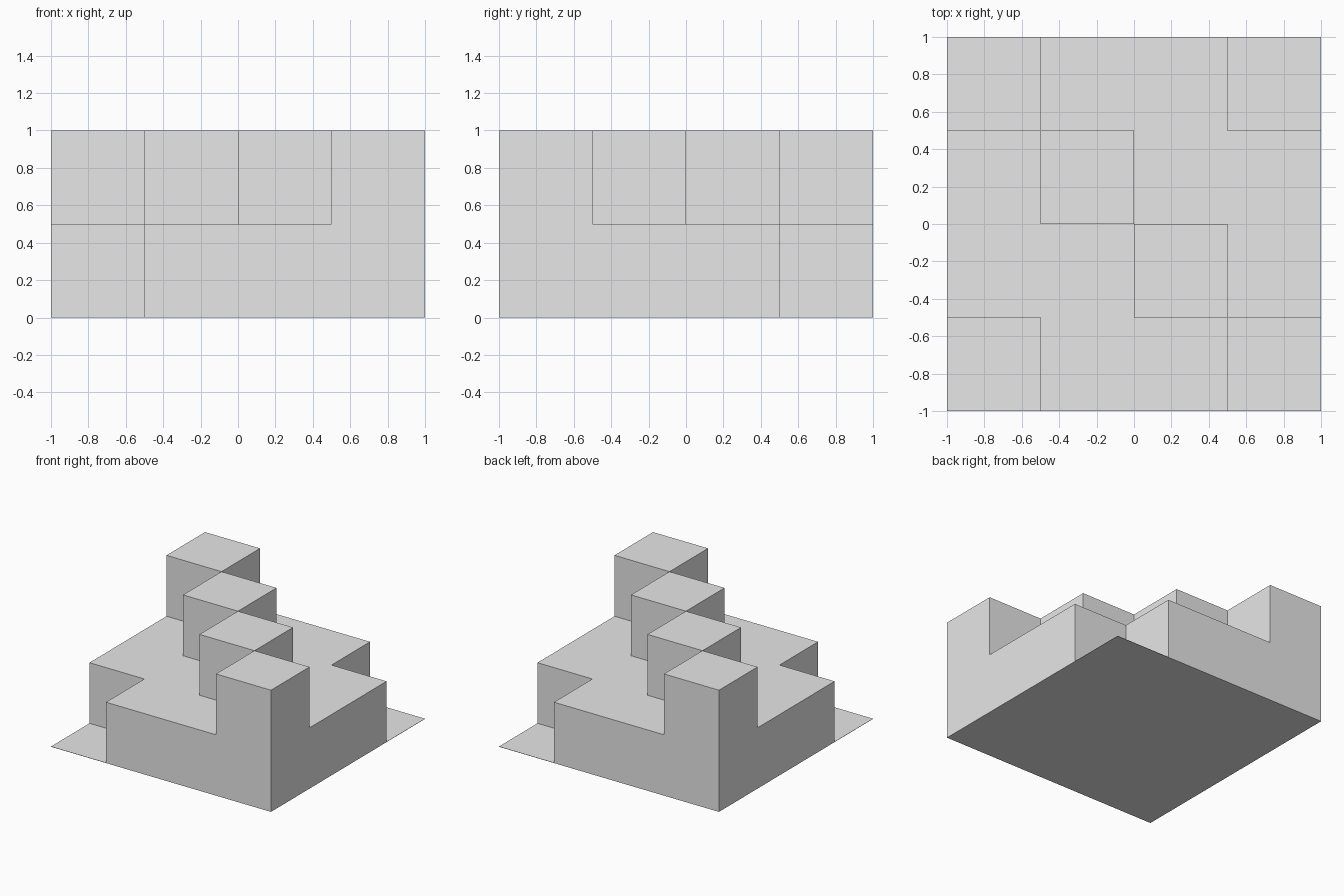
import bpy
import bmesh

cube = bpy.data.objects.get("Cube")
if cube:
    bpy.data.objects.remove(cube, do_unlink=True)

# Plain grey material
grey = bpy.data.materials.new("light_grey")
grey.use_nodes = True
grey.diffuse_color = (0.8, 0.8, 0.8, 1)
grey.node_tree.nodes["Principled BSDF"].inputs["Base Color"].default_value = grey.diffuse_color

N, CELL, STEP, THIN = 4, 0.5, 0.5, 0.002
LEVELS = [0, THIN, STEP, 2 * STEP]


def level(i, j):
    """Index into LEVELS for one grid cell."""
    if not (0 <= i < N and 0 <= j < N):
        return 0
    if i + j == N - 1:               # diagonal row of tall blocks
        return 3
    if i == j and i in (0, N - 1):   # thin floor in two opposite corners
        return 1
    return 2                         # terrace


bm = bmesh.new()


def quad(*points):
    bm.faces.new([bm.verts.new((x * CELL - 1, y * CELL - 1, z)) for x, y, z in points])


for i in range(N):
    for j in range(N):
        corners = [(i, j), (i + 1, j), (i + 1, j + 1), (i, j + 1)]
        top = level(i, j)
        # Top and underside of the cell
        quad(*[(x, y, LEVELS[top]) for x, y in corners])
        quad(*[(x, y, 0) for x, y in reversed(corners)])
        # Walls down to each lower neighbour
        for k, (di, dj) in enumerate([(0, -1), (1, 0), (0, 1), (-1, 0)]):
            a, b = corners[k], corners[(k + 1) % 4]
            for n in range(level(i + di, j + dj), top):
                lo, hi = LEVELS[n], LEVELS[n + 1]
                quad((*a, lo), (*b, lo), (*b, hi), (*a, hi))

# Weld the cells and merge coplanar faces
bmesh.ops.remove_doubles(bm, verts=bm.verts, dist=0.0005)
bmesh.ops.dissolve_limit(bm, angle_limit=0.01, verts=bm.verts, edges=bm.edges)

mesh = bpy.data.meshes.new("stepped_block")
bm.to_mesh(mesh)
bm.free()
mesh.materials.append(grey)
block = bpy.data.objects.new("stepped_block", mesh)
bpy.context.collection.objects.link(block)
